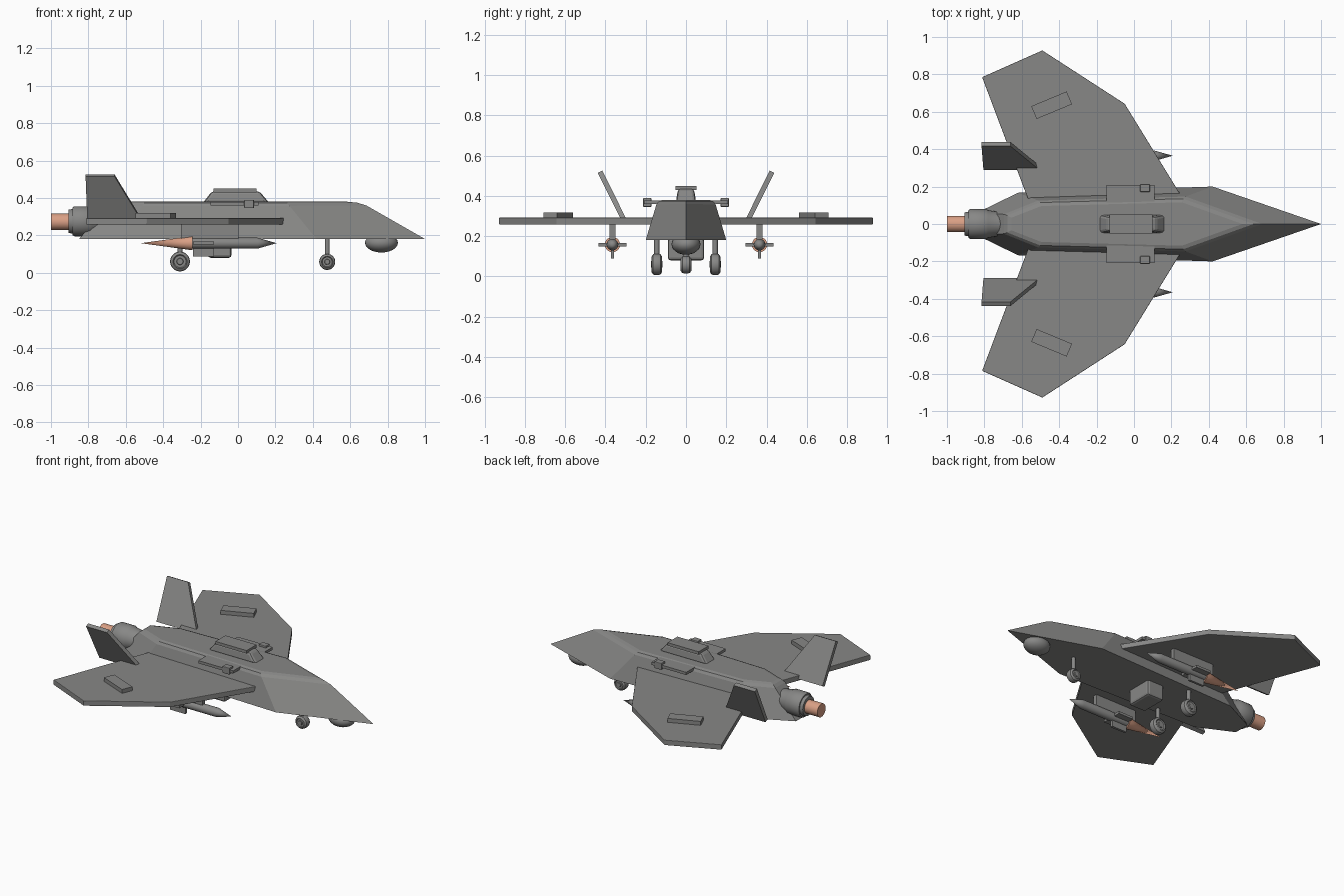
import bpy, bmesh, math
from mathutils import Matrix, Vector

if "Cube" in bpy.data.objects:
    bpy.data.objects.remove(bpy.data.objects["Cube"])


def material(name, rgb):
    m = bpy.data.materials.new(name)
    m.diffuse_color = (*rgb, 1)
    m.use_nodes = True
    m.node_tree.nodes["Principled BSDF"].inputs["Base Color"].default_value = m.diffuse_color
    return m


GREY = material("airframe grey", (0.245, 0.245, 0.24))
FLAME = material("flame orange", (0.70, 0.35, 0.235))


def finish(name, bm, mat=GREY, bevel=0, smooth=False):
    bmesh.ops.recalc_face_normals(bm, faces=bm.faces)
    me = bpy.data.meshes.new(name)
    bm.to_mesh(me)
    bm.free()
    me.materials.append(mat)
    ob = bpy.data.objects.new(name, me)
    bpy.context.collection.objects.link(ob)
    if bevel:
        mod = ob.modifiers.new("edge", 'BEVEL')
        mod.width, mod.segments = bevel, 2
    if smooth:
        bpy.ops.object.select_all(action='DESELECT')
        ob.select_set(True)
        bpy.context.view_layer.objects.active = ob
        bpy.ops.object.shade_smooth_by_angle(angle=math.radians(35))
    return ob


def loft(low, high):
    """Closed solid between two matching loops of points."""
    bm = bmesh.new()
    a = [bm.verts.new(p) for p in low]
    b = [bm.verts.new(p) for p in high]
    n = len(a)
    bm.faces.new(a[::-1])
    bm.faces.new(b)
    for i in range(n):
        j = (i + 1) % n
        bm.faces.new((a[i], a[j], b[j], b[i]))
    return bm


def box(name, x, y, z, bevel=0, turn=0):
    """Box from its x, y and z ranges, turned about its own centre."""
    bm = bmesh.new()
    bmesh.ops.create_cube(bm, size=1)
    mid = Vector([sum(r) / 2 for r in (x, y, z)])
    size = [abs(r[1] - r[0]) for r in (x, y, z)]
    bm.transform(Matrix.Translation(mid) @ Matrix.Rotation(turn, 4, 'Z')
                 @ Matrix.Diagonal((*size, 1)))
    return finish(name, bm, bevel=bevel)


def turned(name, origin, profile, axis='X', mat=GREY, n=28):
    """Lathe a list of (position, radius) about an axis through origin."""
    bm = bmesh.new()
    rings = []
    for t, r in profile:
        ring = []
        for k in range(n if r else 1):
            u, v = r * math.cos(math.tau * k / n), r * math.sin(math.tau * k / n)
            p = {'X': (t, u, v), 'Y': (u, t, v), 'Z': (u, v, t)}[axis]
            ring.append(bm.verts.new(Vector(origin) + Vector(p)))
        rings.append(ring)
    for a, b in zip(rings, rings[1:]):
        for i in range(n):
            j = (i + 1) % n
            f = [a[i % len(a)], a[j % len(a)], b[j % len(b)], b[i % len(b)]]
            bm.faces.new(list(dict.fromkeys(f)))
    for ring in (rings[0], rings[-1]):
        if len(ring) > 1:
            bm.faces.new(ring)
    return finish(name, bm, mat, smooth=True)


def both_sides(half, z):
    """Mirror a half outline whose first point is on the centre line."""
    return [(x, y, z) for x, y in half] + [(x, -y, z) for x, y in half[:0:-1]]


# Faceted fuselage with softened upper edges
body = loft(both_sides([(1, 0), (.42, .2), (-.62, .167), (-.85, .055)], .18),
            both_sides([(.65, 0), (.26, .14), (-.5, .12), (-.68, .05)], .38))
top_edges = [e for e in body.edges if all(v.co.z > .37 for v in e.verts)]
bmesh.ops.bevel(body, geom=top_edges, offset=.024, segments=2, profile=.5,
                affect='EDGES')
finish("fuselage", body)

# Engine nozzle and exhaust
turned("engine_nozzle", (0, 0, .275),
       [(-.905, .062), (-.885, .066), (-.885, .074), (-.875, .08), (-.79, .08),
        (-.78, .074), (-.70, .06)])
turned("exhaust_flame", (0, 0, .272), [(-1, .044), (-.88, .044)], mat=FLAME)

# Dorsal hump with its cover plate
hump = loft([(x, y, .37) for x, y in ((-.19, -.05), (.17, -.05), (.17, .05), (-.19, .05))],
            [(x, y, .435) for x, y in ((-.14, -.04), (.115, -.04), (.115, .04), (-.14, .04))])
finish("dorsal_hump", hump, bevel=.015)
box("hump_plate", (-.13, .10), (-.052, .052), (.43, .45))

# Chin sensor dome
dome = [(.052 * math.sin(a), .08 * math.cos(a))
        for a in [math.pi * (i / 12 - .5) for i in range(13)]]
dome[0], dome[-1] = (-.052, 0), (.052, 0)
chin = turned("chin_sensor", (0, 0, 0), dome, 'Z')
chin.data.transform(Matrix.Translation((.767, 0, .16)) @ Matrix.Diagonal((1.1, .9, 1, 1)))

# Belly pod
box("belly_pod", (-.16, -.035), (-.09, .09), (.08, .19), bevel=.014)


def wheel(name, x, y, z, r):
    turned(name + "_wheel", (x, y, z),
           [(-.028, r * .3), (-.022, r * .35), (-.022, r * .6), (-.027, r * .7),
            (-.018, r * .95), (-.009, r), (.009, r), (.018, r * .95),
            (.027, r * .7), (.022, r * .6), (.022, r * .35), (.028, r * .3)], 'Y')
    turned(name + "_strut", (x, y, 0), [(z, .013), (.19, .013)], 'Z', n=16)


wheel("nose", .477, 0, .058, .043)

wing_outline = [(.29, .09), (-.05, .643), (-.49, .928), (-.812, .785), (-.55, .09)]
fin_outline = [(-.805, .30, .265), (-.505, .30, .265), (-.66, .427, .52), (-.815, .427, .52)]

for s, side in ((1, "left"), (-1, "right")):
    # Swept wing with a raised panel
    finish(side + "_wing", loft([(x, s * y, .258) for x, y in wing_outline],
                                [(x, s * y, .292) for x, y in wing_outline]), bevel=.003)
    box(side + "_wing_panel", (-.543, -.338), (s * .598, s * .672), (.288, .318),
        turn=s * math.radians(22.6))

    # Outward canted tail fin
    off = Vector((0, .0112, -.0056))
    pts = [Vector(p) for p in fin_outline]
    lo, hi = [[(q.x, s * q.y, q.z) for q in (p + d for p in pts)] for d in (off, -off)]
    finish(side + "_tail_fin", loft(lo, hi))

    # Shoulder plate with a small block
    box(side + "_shoulder_plate", (-.147, .11), (s * .10, s * .208), (.359, .377))
    box(side + "_shoulder_block", (.033, .085), (s * .172, s * .213), (.345, .39), bevel=.004)

    # Main landing gear
    wheel(side + "_main", -.31, s * .145, .06, .053)

    # Underwing pylon and missile
    y, z = s * .365, .158
    box(side + "_pylon", (-.305, .003), (y - .014, y + .014), (.17, .258))
    turned(side + "_missile", (0, y, z), [(-.245, .029), (.105, .029), (.207, 0)], n=20)
    box(side + "_missile_fin_upright", (-.24, -.128), (y - .008, y + .008), (z - .07, z + .07))
    box(side + "_missile_fin_level", (-.24, -.128), (y - .07, y + .07), (z - .008, z + .008))
    turned(side + "_missile_flame", (0, y, z), [(-.52, 0), (-.243, .038)], mat=FLAME, n=20)
